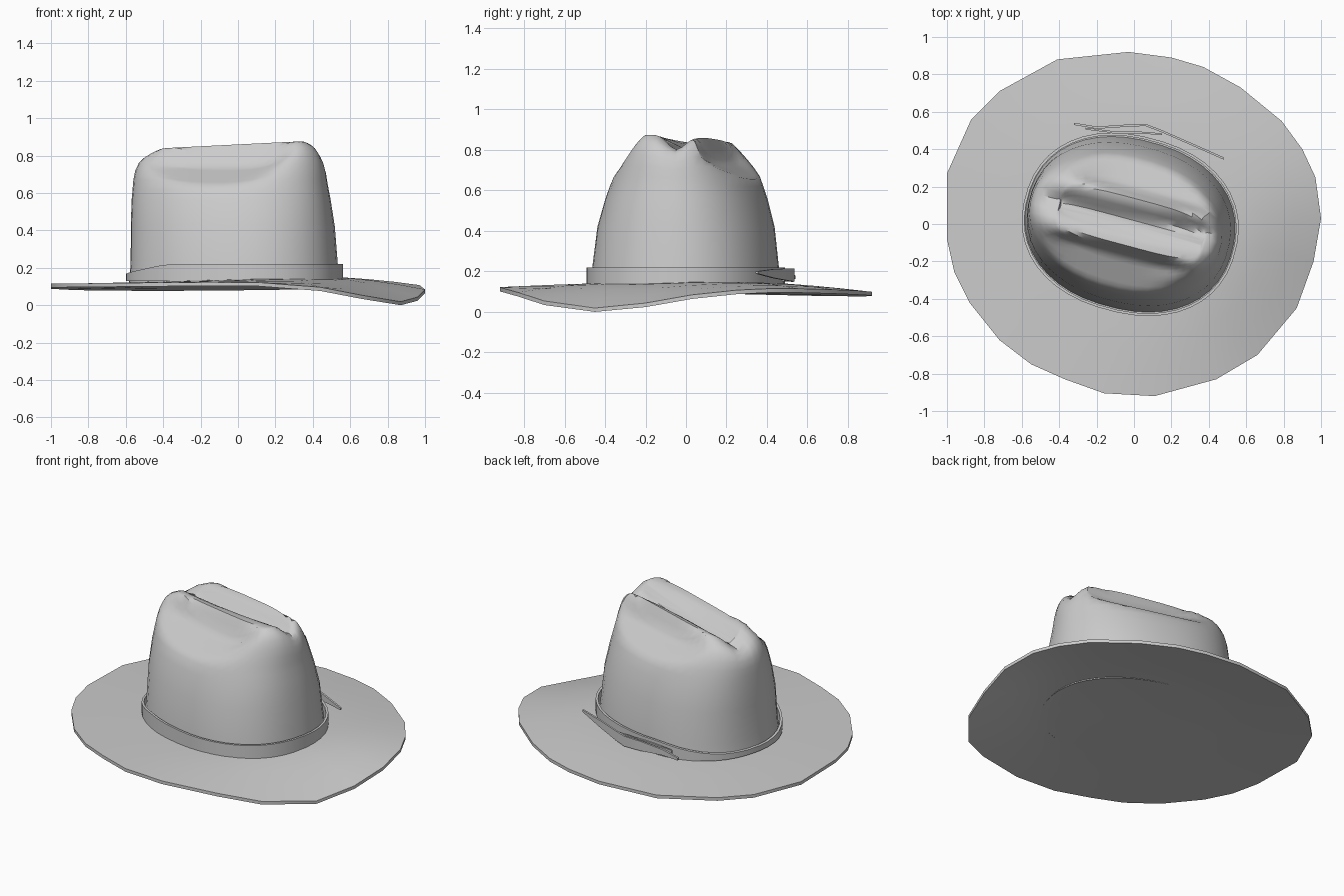
import bpy
import bmesh
from math import sin, cos, pi, exp, radians, atan2, copysign

cube = bpy.data.objects.get("Cube")
if cube:
    bpy.data.objects.remove(cube, do_unlink=True)

felt = bpy.data.materials.new("felt_grey")
felt.use_nodes = True
felt.diffuse_color = (0.6, 0.6, 0.6, 1)
felt.node_tree.nodes["Principled BSDF"].inputs["Base Color"].default_value = felt.diffuse_color

TILT = radians(-15)      # long axis of the crown, seen from above
SEGS = 44


def loft(name, rings, caps=(False, False), ring_loop=False, angle=30):
    """Skin a list of equal-length closed rings."""
    bm = bmesh.new()
    loops = [[bm.verts.new(p) for p in ring] for ring in rings]
    pairs = list(zip(loops, loops[1:]))
    if ring_loop:
        pairs.append((loops[-1], loops[0]))
    for a, b in pairs:
        n = len(a)
        for i in range(n):
            j = (i + 1) % n
            bm.faces.new((a[i], a[j], b[j], b[i]))
    for wanted, ring in zip(caps, (loops[0], loops[-1])):
        if wanted:
            centre = bm.verts.new([sum(v.co[k] for v in ring) / len(ring) for k in range(3)])
            for i, v in enumerate(ring):
                bm.faces.new((v, ring[(i + 1) % len(ring)], centre))
    bmesh.ops.recalc_face_normals(bm, faces=bm.faces)
    mesh = bpy.data.meshes.new(name)
    bm.to_mesh(mesh)
    bm.free()
    mesh.materials.append(felt)
    obj = bpy.data.objects.new(name, mesh)
    bpy.context.collection.objects.link(obj)
    bpy.ops.object.select_all(action="DESELECT")
    obj.select_set(True)
    bpy.context.view_layer.objects.active = obj
    bpy.ops.object.shade_smooth_by_angle(angle=radians(angle))
    return obj


def to_world(u, v, z, shift=0.0):
    """Crown axes to world axes."""
    u += shift
    return (u * cos(TILT) - v * sin(TILT) - 0.02,
            u * sin(TILT) + v * cos(TILT) - 0.002, z)


def oval(a, b, power=0.9):
    """Oval in crown axes; a lower power makes it squarer."""
    pts = []
    for i in range(SEGS):
        t = 2 * pi * (i + 0.5) / SEGS
        c, s = cos(t), sin(t)
        pts.append((a * copysign(abs(c) ** power, c), b * copysign(abs(s) ** power, s)))
    return pts


# Brim: irregular outline, even thickness, drooping at one front corner
outline = [(-.03, .92), (.2, .89), (.37, .84), (.57, .73), (.79, .55), (.9, .4),
           (.97, .25), (1, .03), (.96, -.2), (.87, -.45), (.66, -.7), (.44, -.83),
           (.11, -.92), (-.16, -.905), (-.37, -.83), (-.55, -.75), (-.72, -.62),
           (-.88, -.42), (-.96, -.26), (-1, -.08), (-1, .27), (-.87, .56),
           (-.72, .71), (-.41, .88)]


def brim_ring(s, drop):
    ring = []
    for x, y in outline:
        turn = atan2(y, x) - radians(-27)
        edge = 0.125 + 0.01 * x - 0.028 * max(0, y) - 0.115 * exp(-(turn / 0.55) ** 2)
        inner = 0.138 + 0.025 * x * s
        t = max(0, (s - 0.5) / 0.5)
        z = inner + (edge - inner) * t ** 1.3 - drop
        ring.append((x * s, y * s, max(z, 0)))
    return ring


steps = (0.48, 0.6, 0.72, 0.86, 1)
loft("brim", [brim_ring(s, 0) for s in steps] + [brim_ring(s, 0.02) for s in reversed(steps)],
     caps=(False, True))


# Crown: tapering oval walls, lengthwise crease and a pressed-in hollow each side
def pinch(u, v, z):
    # bent crease along the top
    middle = 0.02 + 0.1 * max(0, u)
    crease = 0.085 * exp(-((v - middle) / 0.06) ** 2) * exp(-(u / 0.5) ** 8)
    z -= crease * min(1, max(0, (z - 0.6) / 0.18))
    # hollow: steep inner wall, then a floor sloping out to the crown wall
    side = abs(v - 0.01)
    offset = copysign(0.06, v)
    along = exp(-((u - offset) / 0.42) ** 6)
    wall = 0.87 - 2.2 * (side - 0.125)
    floor = 0.75 - 0.6 * (side - 0.17)
    return z - along * max(0, z - max(wall, floor))


# height, half length, half width, lengthwise shift, squareness
levels = [(.12, .565, .455, 0, .9), (.22, .555, .445, 0, .9), (.42, .548, .42, -.008, .9),
          (.56, .537, .38, -.017, .9), (.62, .53, .358, -.02, .9), (.67, .525, .338, -.022, .9),
          (.72, .518, .315, -.02, .9), (.77, .503, .285, -.015, .88), (.81, .48, .258, -.008, .84),
          (.835, .455, .232, 0, .8), (.85, .435, .21, .003, .75), (.858, .42, .19, .005, .7),
          (.864, .41, .165, .005, .6), (.867, .402, .14, .005, .55), (.868, .398, .115, .005, .5),
          (.868, .395, .085, .005, .5), (.868, .392, .055, .005, .5), (.868, .39, .025, .005, .5)]
crown_rings = []
for z, a, b, shift, power in levels:
    slope = max(0, z - 0.75) * 0.4      # the top rises toward one end
    crown_rings.append([to_world(u, v, pinch(u, v, z + slope * (u - 0.22)), shift)
                        for u, v in oval(a, b, power)])
loft("crown", crown_rings, caps=(False, True), angle=35)


# Hat band: thin hoop that dips at one end
def band_ring(grow, top):
    pts = []
    for u, v in oval(0.567 + grow, 0.46 + grow):
        dip = 0.055 * max(0, -u - 0.25) / 0.32
        pts.append(to_world(u, v, 0.22 - dip if top else 0.13))
    return pts


loft("hat_band", [band_ring(0, 0), band_ring(0.014, 0), band_ring(0.014, 1), band_ring(0, 1)],
     ring_loop=True)

# Band tie: tapering strap ends meeting in a knot at the back
path = [(-.32, .535, .008), (-.2, .515, .018), (-.05, .525, .03), (.06, .53, .032),
        (.14, .5, .03), (.3, .43, .022), (.48, .35, .006)]
tie = []
for x, y, h in path:
    mid = 0.18 + 0.03 * x
    tie.append([(x, y - 0.006, mid - h), (x, y + 0.006, mid - h),
                (x, y + 0.006, mid + h), (x, y - 0.006, mid + h)])
loft("band_tie", tie, caps=(True, True))

# Inner strap lying between the tie and the band
strap = []
for x, y in ((-.26, .51), (-.1, .49), (.02, .49), (.15, .48)):
    strap.append([(x, y - 0.005, 0.15), (x, y + 0.005, 0.15),
                  (x, y + 0.005, 0.2), (x, y - 0.005, 0.2)])
loft("inner_strap", strap, caps=(True, True))
